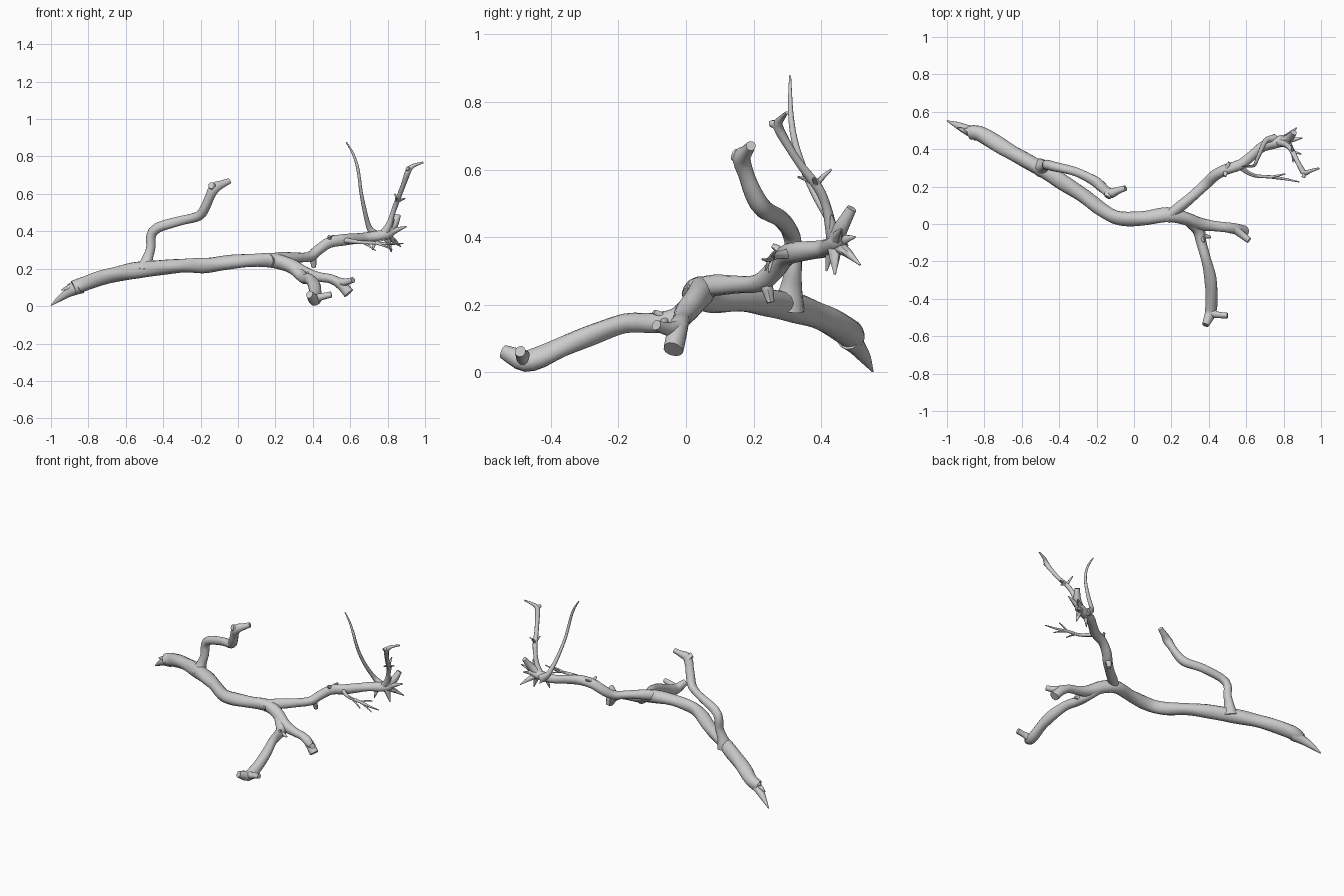
import bpy, bmesh, math, random
from mathutils import Vector

random.seed(4)


def spline(pts, step):
    """Catmull-Rom samples through (x, y, z, radius) points."""
    p = [Vector(q) for q in pts]
    p = [p[0] * 2 - p[1]] + p + [p[-1] * 2 - p[-2]]
    out = []
    for i in range(1, len(p) - 2):
        a, b, c, d = p[i - 1:i + 3]
        n = max(2, round((c - b).length / step))
        for k in range(n):
            t = k / n
            out.append(0.5 * (2 * b + (c - a) * t + (2 * a - 5 * b + 4 * c - d) * t * t
                              + (3 * b - a - 3 * c + d) * t ** 3))
    return out + [p[-2]]


def limb(name, *pts, sides=14, step=0.025, rough=0.05):
    """Capped tube of varying radius, with gently uneven bark."""
    s = spline(pts, step)
    pos = [q.to_3d() for q in s]
    bm = bmesh.new()
    rings = []
    side = None
    phase = [random.uniform(0, math.tau) for _ in range(3)]
    for i, q in enumerate(s):
        d = (pos[min(i + 1, len(s) - 1)] - pos[max(i - 1, 0)]).normalized()
        if side is None:
            side = d.orthogonal()
        side = (side - d * side.dot(d)).normalized()
        up = d.cross(side)
        ring = []
        for k in range(sides):
            a = math.tau * k / sides
            r = max(q[3], 0.0015) * (1 + rough * math.sin(2 * a + i * 0.35 + phase[0])
                                     + rough * 0.6 * math.sin(3 * a - i * 0.5 + phase[1])
                                     + rough * 0.5 * math.sin(i * 0.8 + phase[2]))
            ring.append(bm.verts.new(pos[i] + (side * math.cos(a) + up * math.sin(a)) * r))
        rings.append(ring)
    for r0, r1 in zip(rings, rings[1:]):
        for k in range(sides):
            j = (k + 1) % sides
            bm.faces.new((r0[k], r0[j], r1[j], r1[k]))
    bm.faces.new(rings[0][::-1])
    bm.faces.new(rings[-1])
    bmesh.ops.recalc_face_normals(bm, faces=bm.faces)
    me = bpy.data.meshes.new(name)
    bm.to_mesh(me)
    bm.free()
    ob = bpy.data.objects.new(name, me)
    bpy.context.collection.objects.link(ob)
    bpy.ops.object.select_all(action='DESELECT')
    ob.select_set(True)
    bpy.context.view_layer.objects.active = ob
    bpy.ops.object.shade_smooth_by_angle(angle=math.radians(50))


def spikes(name, start, r, tips, end=0.003):
    """Short tapered twigs fanning out from one point."""
    for i, tip in enumerate(tips):
        a, b = Vector(start), Vector(tip)
        m = a.lerp(b, 0.5) + Vector((0, 0, 0.004))
        limb(f"{name}_{i + 1}", (*a, r), (*m, r * 0.6 + end * 0.4), (*b, end), sides=8)


# main stem, running from the broken butt to the lower right fork
limb("main_stem", (-.88, .487, .098, .036), (-.83, .485, .115, .041), (-.7, .41, .16, .041),
     (-.5, .295, .197, .042), (-.3, .172, .215, .039), (-.17, .075, .218, .039),
     (-.08, .032, .23, .038), (.05, .03, .243, .037), (.18, .05, .245, .039),
     (.27, .032, .22, .038), (.35, .0, .178, .034), (.43, -.012, .157, .027),
     (.5, -.018, .145, .026), (.55, -.027, .115, .028), (.592, -.038, .068, .03))
limb("lower_fork_stub", (.53, -.02, .13, .025), (.575, -.055, .128, .02), (.615, -.088, .14, .016))

# splintered butt end
limb("butt_splinter", (-.84, .48, .1, .036), (-.9, .506, .075, .025), (-.95, .53, .043, .017),
     (-1, .552, .003, .003), sides=10)
spikes("butt_shard", (-.86, .487, .105), .024,
       [(-.945, .512, .085), (-.91, .51, .115), (-.92, .495, .07)])

# crooked upright branch on the left
limb("left_branch", (-.5, .3, .19, .05), (-.485, .31, .25, .032), (-.467, .316, .31, .025),
     (-.465, .318, .375, .026), (-.43, .308, .418, .027), (-.31, .278, .456, .024),
     (-.21, .23, .482, .027), (-.175, .2, .53, .026), (-.15, .178, .585, .025),
     (-.125, .163, .632, .028), (-.09, .177, .65, .02), (-.045, .192, .67, .015))
spikes("left_branch_knob", (-.13, .168, .625), .026, [(-.143, .143, .645)], .018)

# long right branch
limb("right_branch", (.17, .03, .245, .034), (.23, .08, .256, .031), (.31, .145, .26, .027),
     (.385, .215, .265, .028), (.43, .258, .3, .029), (.49, .29, .34, .03),
     (.57, .318, .355, .029), (.635, .37, .362, .027), (.69, .415, .367, .028),
     (.77, .438, .378, .029), (.81, .45, .39, .027), (.83, .46, .4, .015))
spikes("right_branch_stub", (.4, .235, .265), .02, [(.405, .25, .207)], .012)
spikes("right_branch_thorn", (.49, .285, .35), .014, [(.487, .255, .375), (.51, .33, .375)], .007)

# broken spurs at the end of the right branch
limb("broken_spur", (.78, .435, .38, .026), (.83, .46, .43, .022), (.855, .49, .485, .016))
spikes("end_spur", (.79, .44, .38), .022,
       [(.9, .46, .425), (.87, .515, .318), (.82, .44, .29), (.86, .5, .4), (.835, .43, .465)])
spikes("end_thorn", (.74, .43, .37), .016, [(.72, .415, .3), (.75, .48, .345)])

# tall thin twigs
limb("tall_twig", (.75, .455, .37, .026), (.71, .45, .405, .017), (.692, .425, .45, .013),
     (.675, .385, .52, .011), (.658, .345, .61, .01), (.648, .32, .69, .009),
     (.635, .31, .76, .008), (.61, .308, .825, .006), (.578, .308, .877, .003), sides=10)
limb("bent_twig", (.77, .44, .375, .025), (.805, .428, .43, .018), (.825, .415, .49, .014),
     (.845, .392, .545, .014), (.868, .345, .605, .013), (.89, .305, .665, .013),
     (.912, .272, .727, .015), (.94, .283, .752, .01), (.99, .298, .768, .005), sides=10)
spikes("bent_twig_tip", (.912, .272, .727), .014, [(.905, .248, .735)], .009)
spikes("bent_twig_thorn", (.85, .385, .555), .009,
       [(.895, .375, .575), (.85, .33, .578), (.84, .43, .6)])

# low forked side twig
limb("side_twig", (.56, .315, .352, .018), (.6, .28, .348, .012), (.65, .257, .342, .01),
     (.73, .252, .338, .009), (.81, .24, .332, .006), (.885, .225, .335, .003), sides=8)
spikes("side_twig_fork_inner", (.66, .257, .342), .007, [(.735, .245, .297)])
spikes("side_twig_fork_middle", (.73, .25, .338), .007, [(.81, .268, .36), (.825, .235, .302)])

# front leg branch with its forked foot
limb("front_branch", (.3, .02, .2, .034), (.345, -.03, .157, .034), (.36, -.1, .146, .028),
     (.382, -.18, .145, .028), (.405, -.27, .115, .031), (.415, -.36, .078, .031),
     (.413, -.43, .045, .033), (.408, -.475, .033, .03), (.395, -.51, .048, .026),
     (.382, -.54, .062, .02))
limb("front_foot_toe", (.405, -.475, .035, .028), (.445, -.485, .05, .018), (.5, -.49, .062, .016))
spikes("front_branch_thorn", (.355, -.06, .15), .016, [(.375, -.095, .18), (.41, -.07, .14)], .006)
